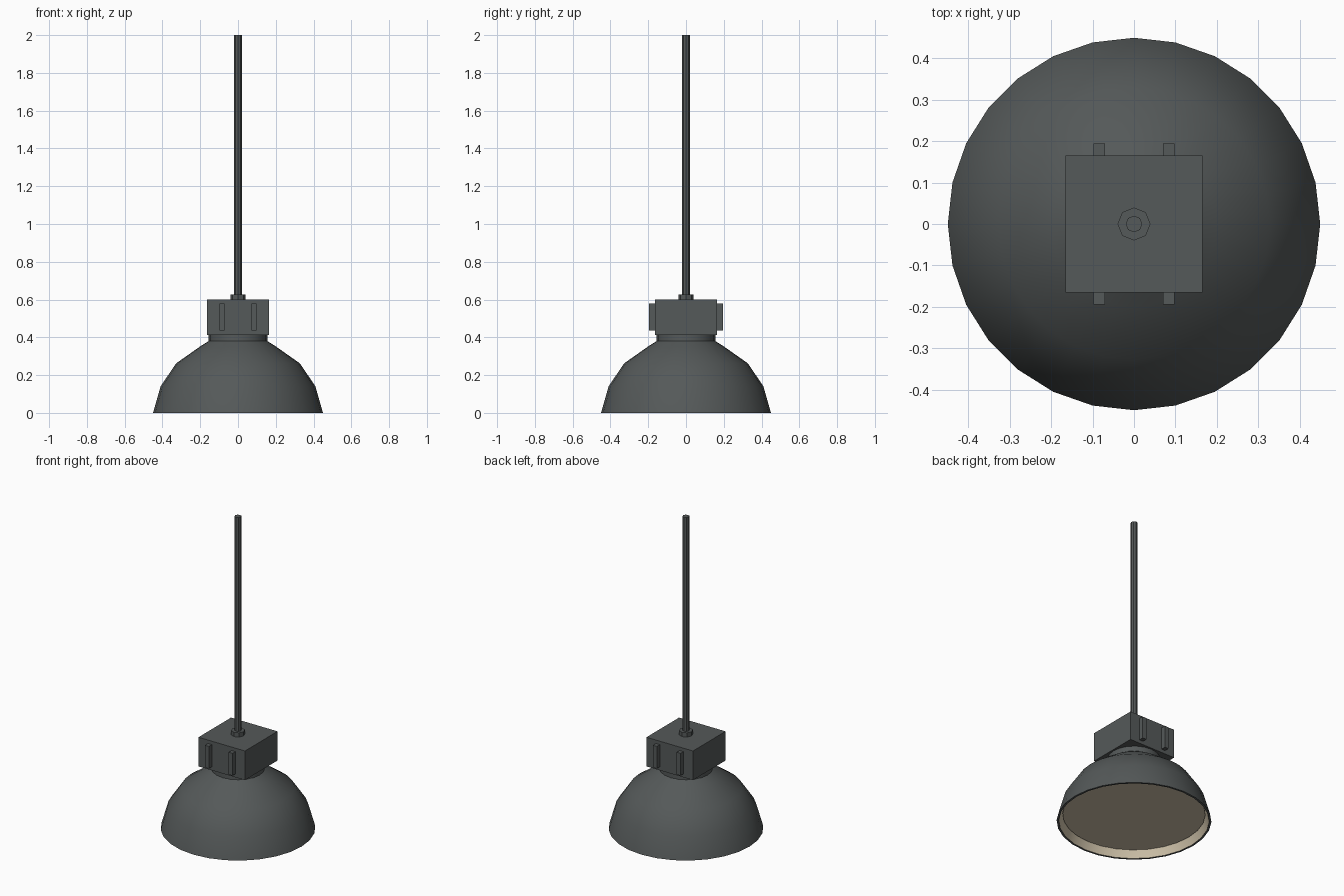
import bpy, bmesh, math

if "Cube" in bpy.data.objects:
    bpy.data.objects.remove(bpy.data.objects["Cube"])


def material(name, rgb):
    m = bpy.data.materials.new(name)
    m.diffuse_color = (*rgb, 1)
    m.use_nodes = True
    m.node_tree.nodes["Principled BSDF"].inputs["Base Color"].default_value = m.diffuse_color
    return m


DARK = material("dark_grey_metal", (0.09, 0.1, 0.1))
CREAM = material("warm_cream", (0.61, 0.53, 0.39))


def finish(ob, name, mat, smooth=True):
    ob.name = name
    ob.data.materials.append(mat)
    if smooth:
        bpy.ops.object.select_all(action='DESELECT')
        ob.select_set(True)
        bpy.context.view_layer.objects.active = ob
        bpy.ops.object.shade_smooth_by_angle(angle=math.radians(35))
    return ob


def cylinder(name, r, z0, z1, sides, mat, smooth=True):
    bpy.ops.mesh.primitive_cylinder_add(vertices=sides, radius=r, depth=z1 - z0,
                                        location=(0, 0, (z0 + z1) / 2))
    return finish(bpy.context.object, name, mat, smooth)


def box(name, x, y, z, size):
    bpy.ops.mesh.primitive_cube_add(size=1, location=(x, y, z))
    ob = bpy.context.object
    ob.scale = size
    return finish(ob, name, DARK, False)


def lathe(name, profile, sides, mat):
    """Revolve (radius, height) points listed from the bottom up, facing outward."""
    bm = bmesh.new()
    rings = []
    for r, z in profile:
        rings.append([bm.verts.new((r * math.cos(a), r * math.sin(a), z))
                      for a in (2 * math.pi * i / sides for i in range(sides))])
    for low, high in zip(rings, rings[1:]):
        for i in range(sides):
            j = (i + 1) % sides
            bm.faces.new((low[i], low[j], high[j], high[i]))
    me = bpy.data.meshes.new(name)
    bm.to_mesh(me)
    bm.free()
    ob = bpy.data.objects.new(name, me)
    bpy.context.collection.objects.link(ob)
    return finish(ob, name, mat)


# Bell shade: inner rim edge, outer wall, open top covered by the neck
lathe("shade", [(0.437, 0), (0.45, 0), (0.41, 0.14), (0.328, 0.262),
                (0.2, 0.352), (0.14, 0.39)], 28, DARK)
# Pale reflector lining, listed top down so that it faces inward
lathe("reflector", [(0.13, 0.375), (0.19, 0.337), (0.315, 0.25),
                    (0.396, 0.135), (0.437, 0)], 28, CREAM)
# Flat diffuser just inside the mouth
cylinder("diffuser", 0.415, 0.045, 0.055, 28, CREAM)

# Neck, ballast box, collar and hanging rod
cylinder("neck", 0.155, 0.375, 0.42, 20, DARK)
box("ballast_box", 0, 0, 0.507, (0.33, 0.33, 0.187))
cylinder("rod_collar", 0.04, 0.595, 0.628, 8, DARK, False)
cylinder("hanging_rod", 0.02, 0.6, 2.0, 8, DARK, False)

# Cooling fins on the front and back of the box
for side, sy in (("front", -1), ("back", 1)):
    for hand, sx in (("left", -1), ("right", 1)):
        box(f"{side}_{hand}_fin", sx * 0.084, sy * 0.175, 0.507, (0.027, 0.04, 0.143))
